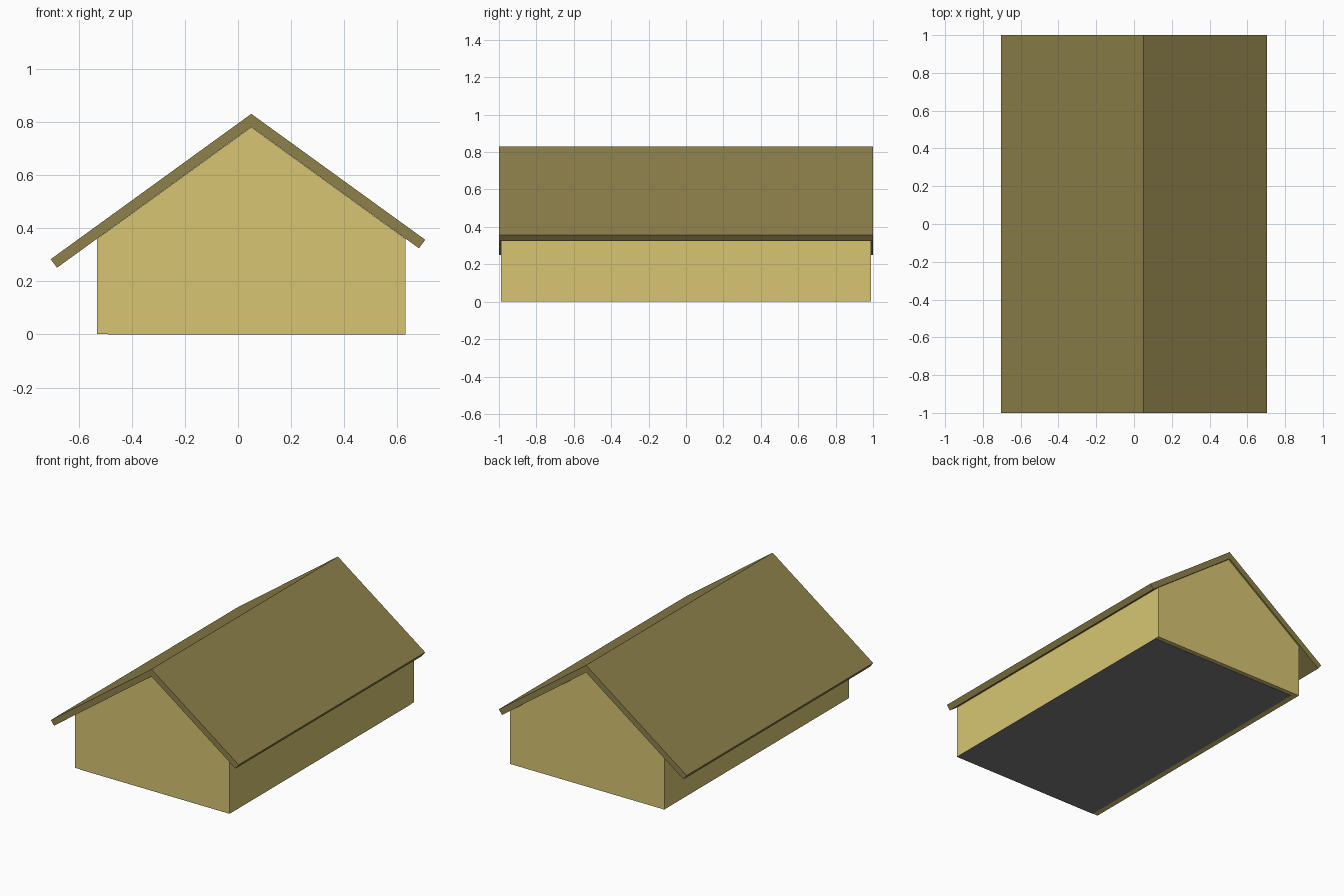
import bpy, bmesh
from mathutils import Vector

if "Cube" in bpy.data.objects:
    bpy.data.objects.remove(bpy.data.objects["Cube"])


def material(name, rgb):
    m = bpy.data.materials.new(name)
    m.diffuse_color = (*rgb, 1)
    m.use_nodes = True
    m.node_tree.nodes["Principled BSDF"].inputs["Base Color"].default_value = m.diffuse_color
    return m


def extrude_profile(name, profile, y0, y1, mat):
    """Closed x-z profile swept along y."""
    bm = bmesh.new()
    face = bm.faces.new([bm.verts.new((x, y0, z)) for x, z in profile])
    ext = bmesh.ops.extrude_face_region(bm, geom=[face])
    moved = [g for g in ext["geom"] if isinstance(g, bmesh.types.BMVert)]
    bmesh.ops.translate(bm, verts=moved, vec=Vector((0, y1 - y0, 0)))
    bmesh.ops.recalc_face_normals(bm, faces=bm.faces)
    me = bpy.data.meshes.new(name)
    bm.to_mesh(me)
    bm.free()
    me.materials.append(mat)
    ob = bpy.data.objects.new(name, me)
    bpy.context.collection.objects.link(ob)
    return ob


wall_mat = material("wall_yellow", (0.68, 0.56, 0.17))
roof_mat = material("roof_olive", (0.27, 0.22, 0.07))
floor_mat = material("floor_grey", (0.2, 0.2, 0.2))

ridge_x, half, slope = 0.05, 0.58, 0.724
eave_z = 0.78 - half * slope

# Gabled walls
left, right = ridge_x - half, ridge_x + half
extrude_profile("walls", [(left, 0.002), (right, 0.002), (right, eave_z),
                          (ridge_x, 0.78), (left, eave_z)], -0.99, 0.99, wall_mat)

# Chevron roof with square-cut eaves, longer on the left
extrude_profile("roof", [(-0.705, 0.283), (ridge_x, 0.83), (0.705, 0.356),
                         (0.681, 0.324), (ridge_x, 0.781), (-0.681, 0.251)],
                -1, 1, roof_mat)

# Ground plate, set in from the left and back walls
extrude_profile("floor", [(left + 0.04, 0), (right, 0), (right, 0.002),
                          (left + 0.04, 0.002)], -0.99, 0.96, floor_mat)
